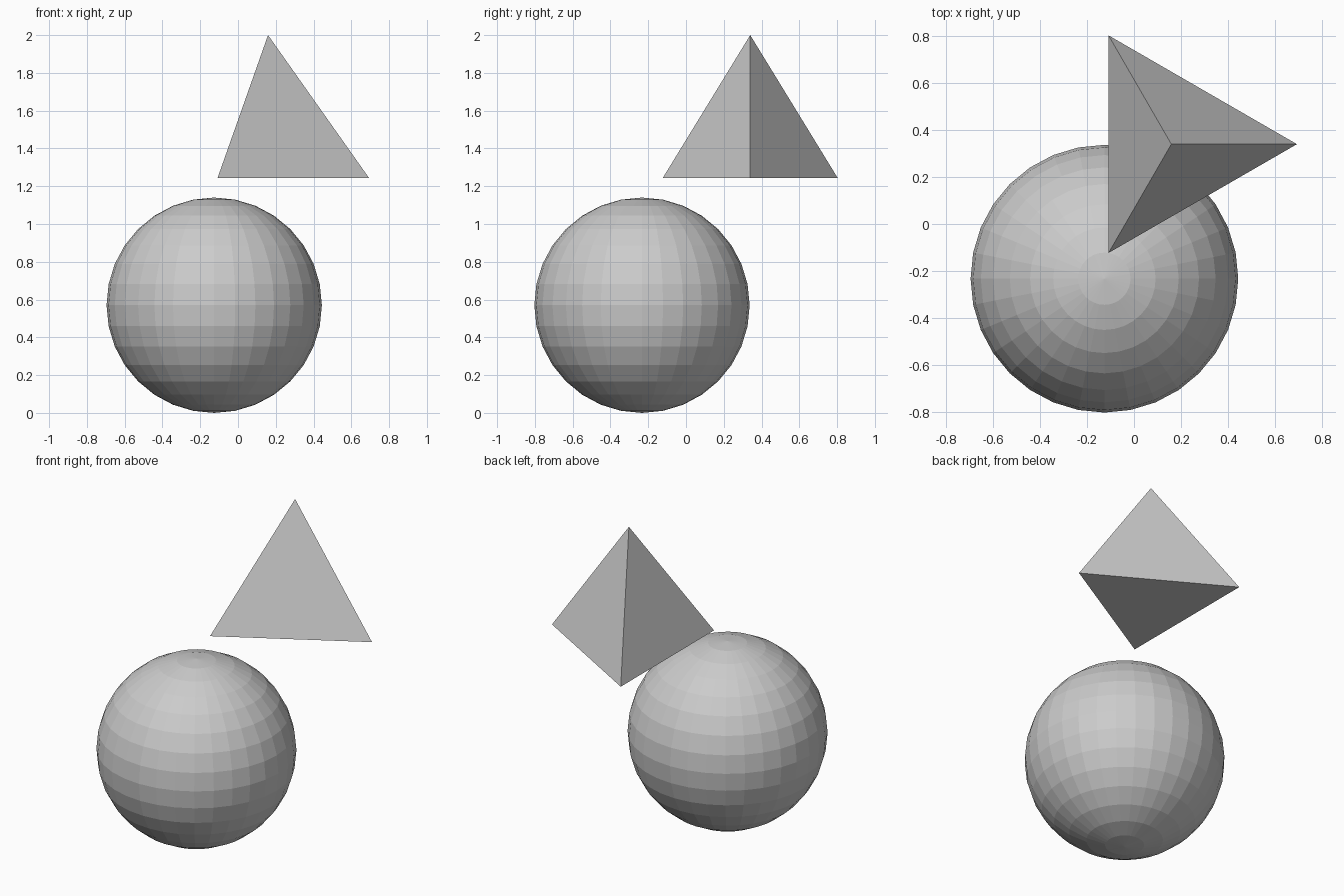
import bpy
import bmesh
from math import sin, cos, pi, sqrt

if "Cube" in bpy.data.objects:
    bpy.data.objects.remove(bpy.data.objects["Cube"])

# Faceted ball resting on the ground
bpy.ops.mesh.primitive_uv_sphere_add(segments=32, ring_count=16, radius=0.57,
                                     location=(-0.126, -0.233, 0.57))
bpy.context.object.name = "ball"

# Regular tetrahedron floating above the ball, one corner pointing to +x
R = 0.535
height = R * sqrt(2)
bm = bmesh.new()
base = [bm.verts.new((R * cos(i * 2 * pi / 3), R * sin(i * 2 * pi / 3), 0))
        for i in range(3)]
apex = bm.verts.new((0, 0, height))
bm.faces.new(base[::-1])
for i in range(3):
    bm.faces.new((base[i], base[(i + 1) % 3], apex))
mesh = bpy.data.meshes.new("tetrahedron")
bm.to_mesh(mesh)
bm.free()
tetra = bpy.data.objects.new("tetrahedron", mesh)
tetra.location = (0.159, 0.34, 2 - height)
bpy.context.collection.objects.link(tetra)
